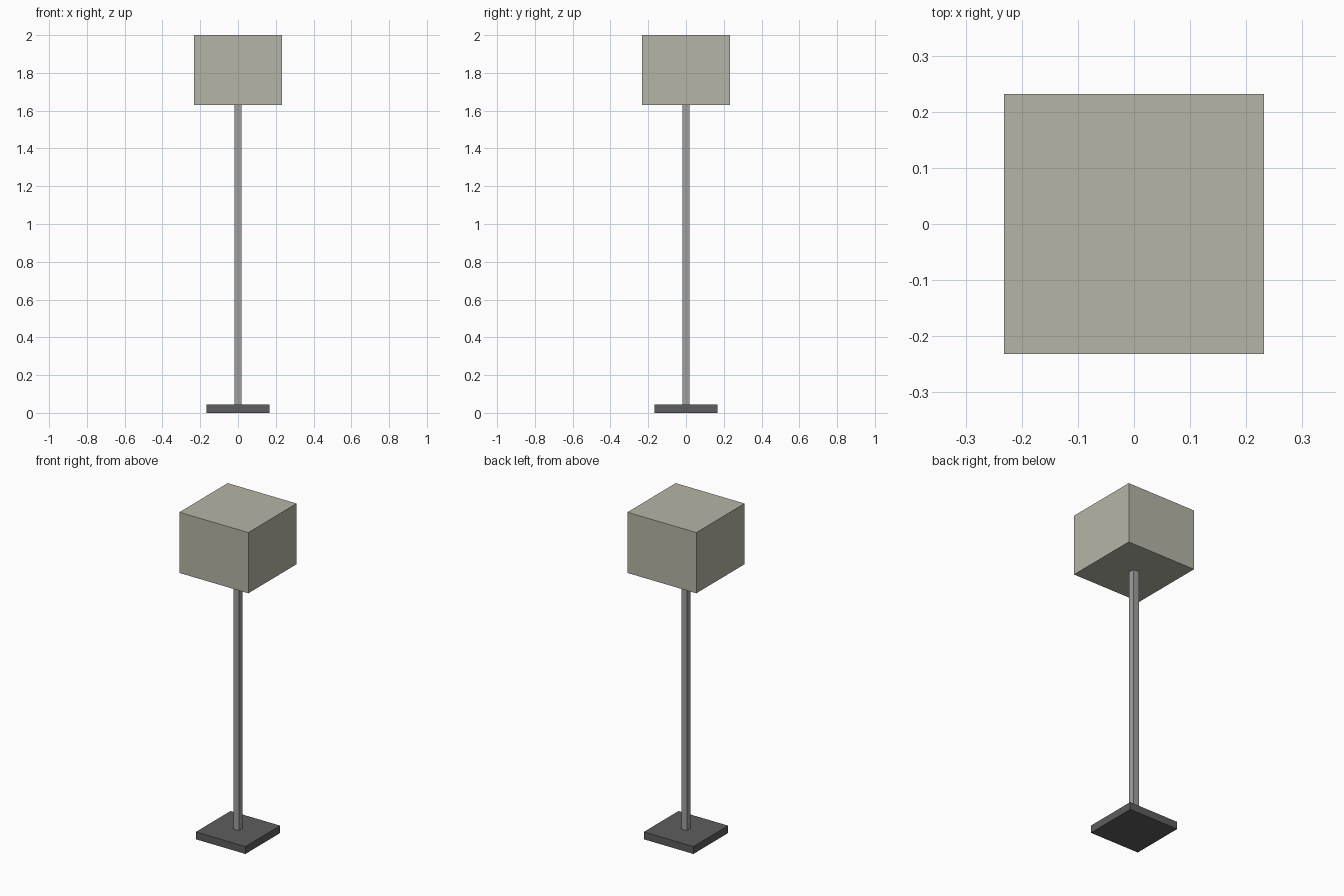
import bpy

if "Cube" in bpy.data.objects:
    bpy.data.objects.remove(bpy.data.objects["Cube"])


def material(name, colour):
    mat = bpy.data.materials.new(name)
    mat.diffuse_color = (*colour, 1)
    mat.use_nodes = True
    mat.node_tree.nodes["Principled BSDF"].inputs["Base Color"].default_value = mat.diffuse_color
    return mat


def box(name, half_width, z0, z1, mat):
    """Square block centred on the z axis, spanning z0 to z1."""
    bpy.ops.mesh.primitive_cube_add(size=1, location=(0, 0, (z0 + z1) / 2))
    obj = bpy.context.object
    obj.name = name
    obj.scale = (2 * half_width, 2 * half_width, z1 - z0)
    bpy.ops.object.transform_apply(location=False, rotation=False, scale=True)
    obj.data.materials.append(mat)
    return obj


BASE_TOP, SHADE_BOTTOM, TOP = 0.045, 1.63, 2.0

# Weighted foot plate
box("base", 0.167, 0, BASE_TOP, material("dark_metal", (0.11, 0.11, 0.11)))

# Slim square pole
box("pole", 0.0185, BASE_TOP, SHADE_BOTTOM, material("grey_metal", (0.35, 0.35, 0.35)))

# Box-shaped lampshade
box("lampshade", 0.232, SHADE_BOTTOM, TOP, material("beige_fabric", (0.47, 0.46, 0.38)))
